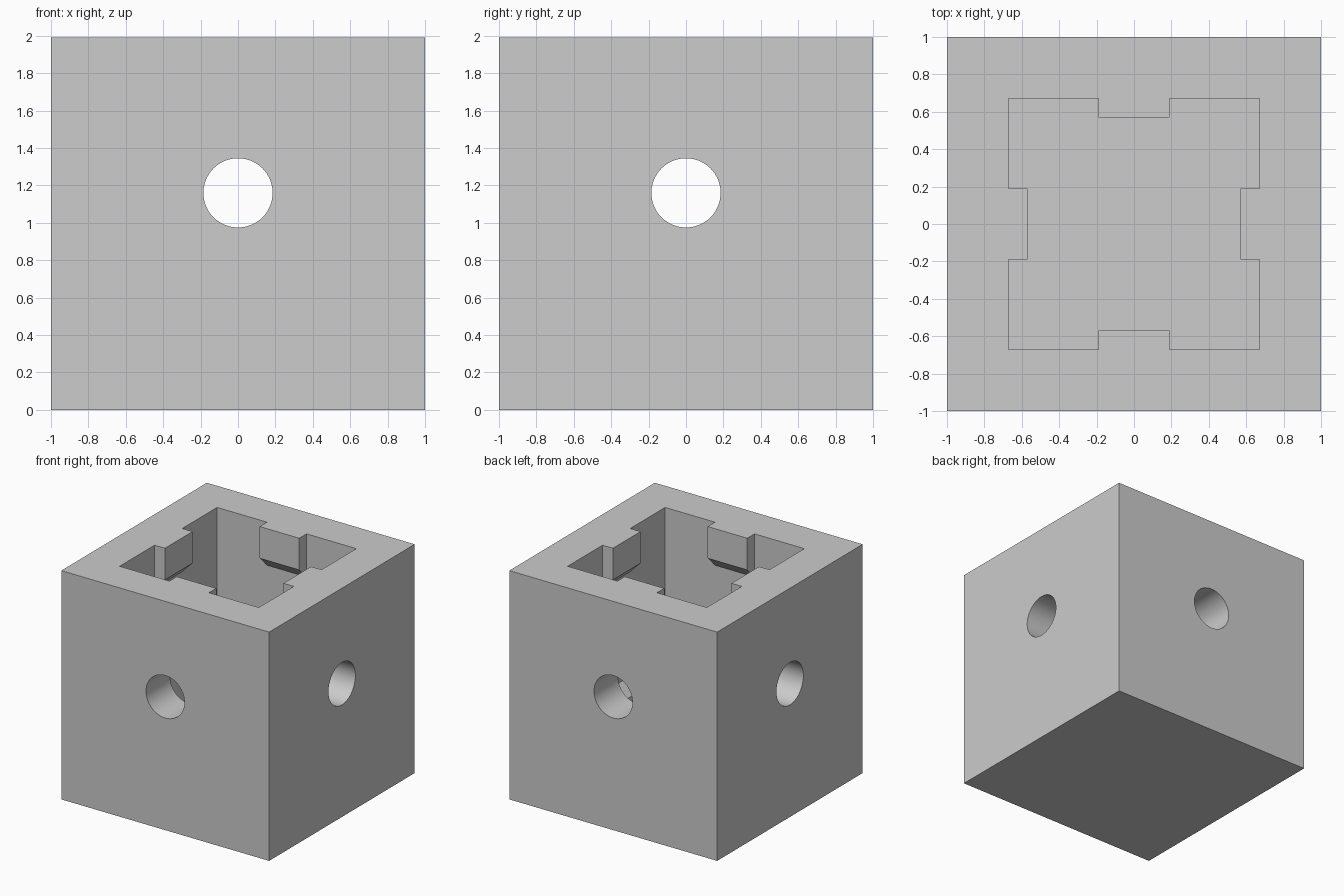
import bpy, bmesh
from math import pi
from mathutils import Matrix, Vector

default = bpy.data.objects.get("Cube")
if default:
    bpy.data.objects.remove(default, do_unlink=True)

HEIGHT = 1.99
WALL = 0.33
INNER = 1 - WALL             # half width of the cavity
MID_Z = (HEIGHT + WALL) / 2  # cavity centre, also the height of the holes
HOLE_R = 0.185
TAB_HALF, TAB_DEPTH = 0.19, 0.1
TAB_GAP = 0.555              # from the cavity centre to the tip of a tab slope

grey = bpy.data.materials.new("light_grey")
grey.use_nodes = True
colour = (0.604, 0.604, 0.604, 1)
grey.diffuse_color = colour
grey.node_tree.nodes["Principled BSDF"].inputs["Base Color"].default_value = colour


def make_object(name, bm):
    bmesh.ops.recalc_face_normals(bm, faces=bm.faces)
    mesh = bpy.data.meshes.new(name)
    bm.to_mesh(mesh)
    bm.free()
    mesh.materials.append(grey)
    obj = bpy.data.objects.new(name, mesh)
    bpy.context.collection.objects.link(obj)
    return obj


def box(name, half, z0, z1):
    bm = bmesh.new()
    scale = Matrix.Diagonal((2 * half, 2 * half, z1 - z0, 1))
    move = Matrix.Translation((0, 0, (z0 + z1) / 2))
    bmesh.ops.create_cube(bm, size=1, matrix=move @ scale)
    return make_object(name, bm)


def cylinder(name, axis):
    bm = bmesh.new()
    matrix = Matrix.Translation((0, 0, MID_Z)) @ Matrix.Rotation(pi / 2, 4, axis)
    bmesh.ops.create_cone(bm, cap_ends=True, segments=64, radius1=HOLE_R,
                          radius2=HOLE_R, depth=3, matrix=matrix)
    return make_object(name, bm)


def tab(name, side, up):
    """Wedge-ended tab on one wall; up is 1 for the rim, -1 for the floor."""
    inner, outer = INNER - TAB_DEPTH, INNER + 0.05
    profile = [(inner, 1.1), (inner, TAB_GAP),
               (outer, TAB_GAP - (outer - inner)), (outer, 1.1)]
    bm = bmesh.new()
    face = bm.faces.new([bm.verts.new((r, -TAB_HALF, MID_Z + up * h)) for r, h in profile])
    ext = bmesh.ops.extrude_face_region(bm, geom=[face])
    verts = [v for v in ext["geom"] if isinstance(v, bmesh.types.BMVert)]
    bmesh.ops.translate(bm, verts=verts, vec=Vector((0, 2 * TAB_HALF, 0)))
    bm.transform(Matrix.Rotation(side * pi / 2, 4, 'Z'))
    return make_object(name, bm)


def cut(target, cutter):
    cutter.hide_render = True
    mod = target.modifiers.new("cut", 'BOOLEAN')
    mod.operation = 'DIFFERENCE'
    mod.solver = 'EXACT'
    mod.object = cutter
    bpy.ops.object.select_all(action='DESELECT')
    bpy.context.view_layer.objects.active = target
    target.select_set(True)
    bpy.ops.object.modifier_apply(modifier=mod.name)
    bpy.data.objects.remove(cutter, do_unlink=True)


# Socket volume, notched by tabs at the rim and the floor of each wall
socket = box("socket_cutter", INNER, WALL, HEIGHT + 0.1)
for side in range(4):
    for up in (1, -1):
        cut(socket, tab("tab_cutter", side, up))

# Block, hollowed by the socket and pierced by two crossing holes
block = box("block", 1, 0, HEIGHT)
cut(block, socket)
for axis in "XY":
    cut(block, cylinder("hole_cutter", axis))

bpy.ops.object.shade_smooth_by_angle(angle=pi / 6)
